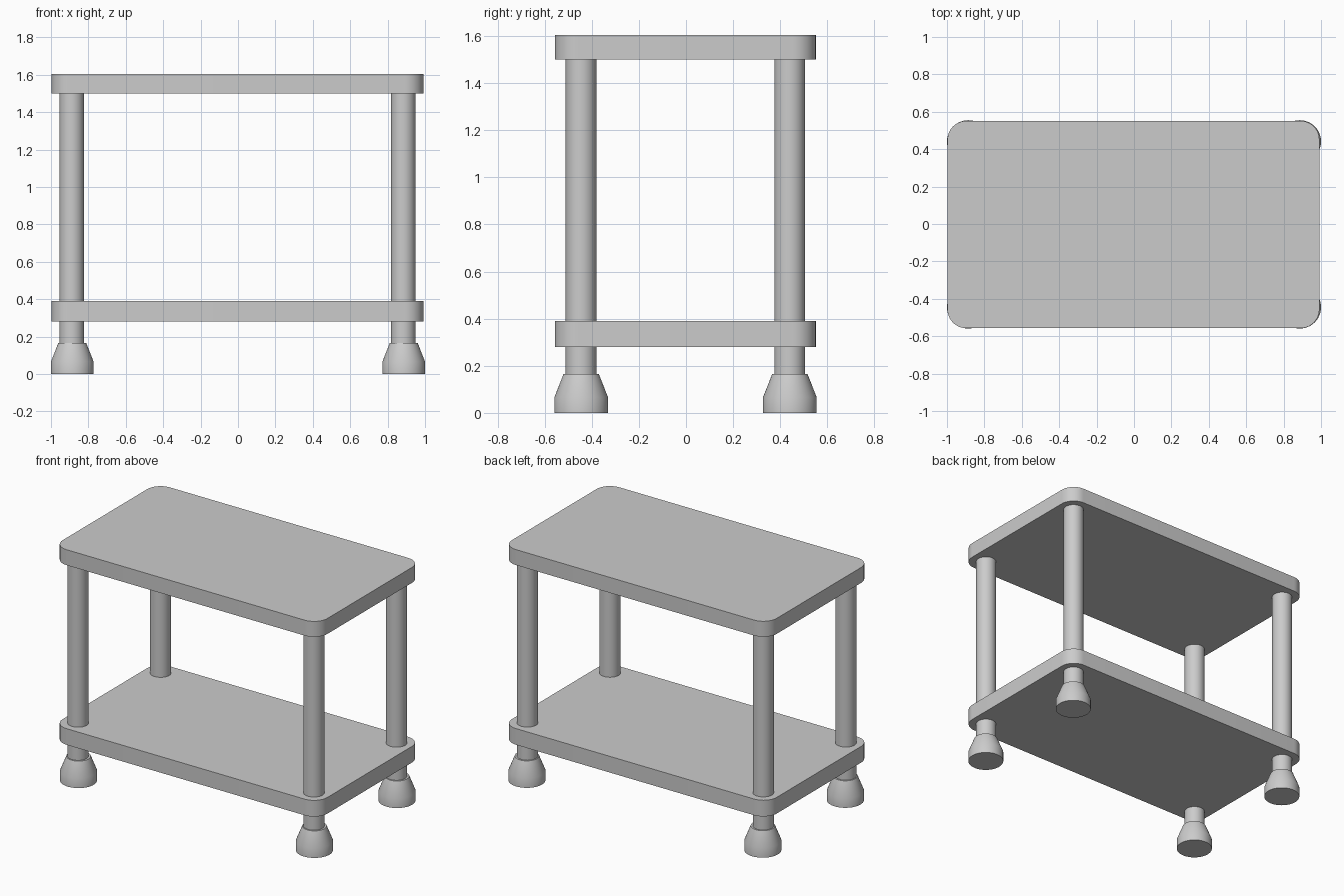
import bpy, bmesh
from math import cos, sin, pi, radians

if "Cube" in bpy.data.objects:
    bpy.data.objects.remove(bpy.data.objects["Cube"])


def finish(name, bm):
    bmesh.ops.recalc_face_normals(bm, faces=bm.faces)
    mesh = bpy.data.meshes.new(name)
    bm.to_mesh(mesh)
    bm.free()
    obj = bpy.data.objects.new(name, mesh)
    bpy.context.collection.objects.link(obj)
    bpy.ops.object.select_all(action='DESELECT')
    obj.select_set(True)
    bpy.context.view_layer.objects.active = obj
    bpy.ops.object.shade_smooth_by_angle(angle=radians(30))
    return obj


def rounded_board(name, z0, z1, hx=0.994, hy=0.554, r=0.1, steps=10):
    """Rectangle with rounded corners, extruded upward."""
    bm = bmesh.new()
    verts = []
    for k, (sx, sy) in enumerate([(1, 1), (-1, 1), (-1, -1), (1, -1)]):
        for i in range(steps + 1):
            a = (k + i / steps) * pi / 2
            verts.append(bm.verts.new((sx * (hx - r) + r * cos(a) - 0.003,
                                       sy * (hy - r) + r * sin(a) - 0.003, z0)))
    face = bm.faces.new(verts)
    new = bmesh.ops.extrude_face_region(bm, geom=[face], use_keep_orig=True)["geom"]
    top = [g for g in new if isinstance(g, bmesh.types.BMVert)]
    bmesh.ops.translate(bm, verts=top, vec=(0, 0, z1 - z0))
    return finish(name, bm)


def turned(name, profile, x, y, sides=48):
    """Revolve (radius, z) points around a vertical axis, capped at both ends."""
    bm = bmesh.new()
    rings = [[bm.verts.new((x + r * cos(2 * pi * i / sides),
                            y + r * sin(2 * pi * i / sides), z))
              for i in range(sides)] for r, z in profile]
    for a, b in zip(rings, rings[1:]):
        for i in range(sides):
            j = (i + 1) % sides
            bm.faces.new((a[i], a[j], b[j], b[i]))
    bm.faces.new(rings[0])
    bm.faces.new(rings[-1])
    return finish(name, bm)


# Two shelves
rounded_board("top_shelf", 1.5, 1.605)
rounded_board("lower_shelf", 0.28, 0.39)

# Four posts standing on flared feet
for sx, side in ((-1, "left"), (1, "right")):
    for sy, end in ((-1, "front"), (1, "back")):
        label = f"{end}_{side}"
        turned(f"{label}_post", [(0.065, 0.16), (0.065, 1.505)],
               sx * 0.886 - 0.003, sy * 0.443 - 0.003)
        turned(f"{label}_foot", [(0.114, 0), (0.114, 0.066), (0.075, 0.165)],
               sx * 0.886, sy * 0.443 - 0.002)
